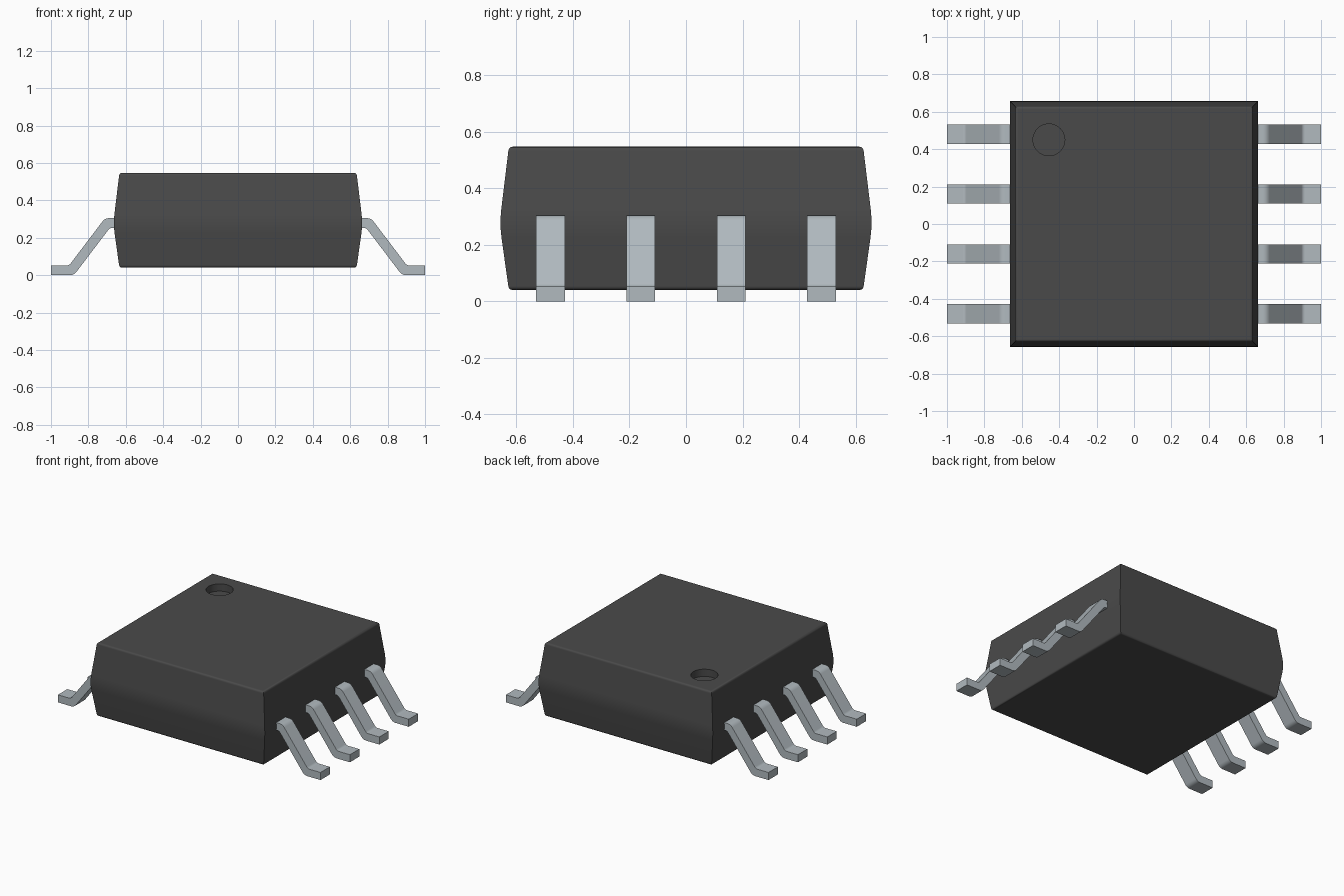
import bpy, bmesh, math
from mathutils import Vector

cube = bpy.data.objects.get("Cube")
if cube:
    bpy.data.objects.remove(cube, do_unlink=True)


def material(name, rgb):
    m = bpy.data.materials.new(name)
    m.use_nodes = True
    m.diffuse_color = (*rgb, 1)
    bsdf = m.node_tree.nodes["Principled BSDF"]
    bsdf.inputs["Base Color"].default_value = (*rgb, 1)
    bsdf.inputs["Roughness"].default_value = 0.6
    return m


BLACK = material("black plastic", (0.068, 0.068, 0.068))
METAL = material("tinned metal", (0.44, 0.49, 0.52))


def rounded(points, segments=3):
    """Round profile corners given as (x, z, radius); radius 0 stays sharp."""
    out = []
    for i, (x, z, r) in enumerate(points):
        p = Vector((x, z))
        if not r:
            out.append(p)
            continue
        a = p + (Vector(points[i - 1][:2]) - p).normalized() * r
        b = p + (Vector(points[(i + 1) % len(points)][:2]) - p).normalized() * r
        for k in range(segments + 1):
            t = k / segments
            out.append(a * (1 - t) ** 2 + p * 2 * t * (1 - t) + b * t * t)
    return out


def add_object(name, bm, mat):
    bmesh.ops.recalc_face_normals(bm, faces=bm.faces)
    mesh = bpy.data.meshes.new(name)
    bm.to_mesh(mesh)
    bm.free()
    mesh.materials.append(mat)
    ob = bpy.data.objects.new(name, mesh)
    bpy.context.collection.objects.link(ob)
    return ob


def select_only(ob):
    bpy.ops.object.select_all(action='DESELECT')
    ob.select_set(True)
    bpy.context.view_layer.objects.active = ob


def smooth(ob):
    select_only(ob)
    bpy.ops.object.shade_smooth_by_angle(angle=math.radians(32))
    ob.modifiers.new("flat face normals", 'WEIGHTED_NORMAL').keep_sharp = True


# Body: square rings following a tapered side profile (inset from the widest size, height)
side = rounded([(0.2, 0.04, 0), (0.033, 0.04, 0.014), (0, 0.275, 0.05),
                (0.033, 0.547, 0.014), (0.2, 0.547, 0)])[1:-1]
bm = bmesh.new()
rings = []
for inset, z in side:
    hx, hy = 0.667 - inset, 0.66 - inset
    rings.append([bm.verts.new((sx * hx, sy * hy, z))
                  for sx, sy in ((-1, -1), (1, -1), (1, 1), (-1, 1))])
for lo, hi in zip(rings, rings[1:]):
    for i in range(4):
        j = (i + 1) % 4
        bm.faces.new((lo[i], lo[j], hi[j], hi[i]))
bm.faces.new(rings[0][::-1])
bm.faces.new(rings[-1])
body = add_object("package_body", bm, BLACK)

# Round orientation dimple cut into the top
bpy.ops.mesh.primitive_cylinder_add(vertices=40, radius=0.085, depth=0.1,
                                    location=(-0.455, 0.45, 0.547))
cutter = bpy.context.object
cutter.name = "dimple_cutter"
cutter.hide_render = True
cutter.data.materials.append(BLACK)
cut = body.modifiers.new("dimple", 'BOOLEAN')
cut.object = cutter
cut.operation = 'DIFFERENCE'
cut.solver = 'EXACT'
select_only(body)
bpy.ops.object.modifier_apply(modifier=cut.name)
bpy.data.objects.remove(cutter, do_unlink=True)
smooth(body)

# Leads: bent strip profile extruded across its width
HALF = 0.051
outline = rounded([(1.0, 0, 0), (1.0, 0.052, 0), (0.903, 0.052, 0.012),
                   (0.711, 0.305, 0.022), (0.62, 0.305, 0), (0.62, 0.253, 0),
                   (0.685, 0.253, 0.012), (0.877, 0, 0.022)])
bm = bmesh.new()
near = [bm.verts.new((p.x, -HALF, p.y)) for p in outline]
far = [bm.verts.new((p.x, HALF, p.y)) for p in outline]
bm.faces.new(near)
bm.faces.new(far[::-1])
for i in range(len(near)):
    j = (i + 1) % len(near)
    bm.faces.new((near[i], far[i], far[j], near[j]))
first = add_object("left_lead_1", bm, METAL)
smooth(first)

# Four leads on each side, sharing the first lead's mesh
for label, turn in (("left", 0), ("right", math.pi)):
    for n in range(4):
        lead = first
        if turn or n:
            lead = first.copy()
            bpy.context.collection.objects.link(lead)
        lead.name = f"{label}_lead_{n + 1}"
        lead.location = (0, -0.48 + 0.32 * n, 0)
        lead.rotation_euler = (0, 0, turn)
